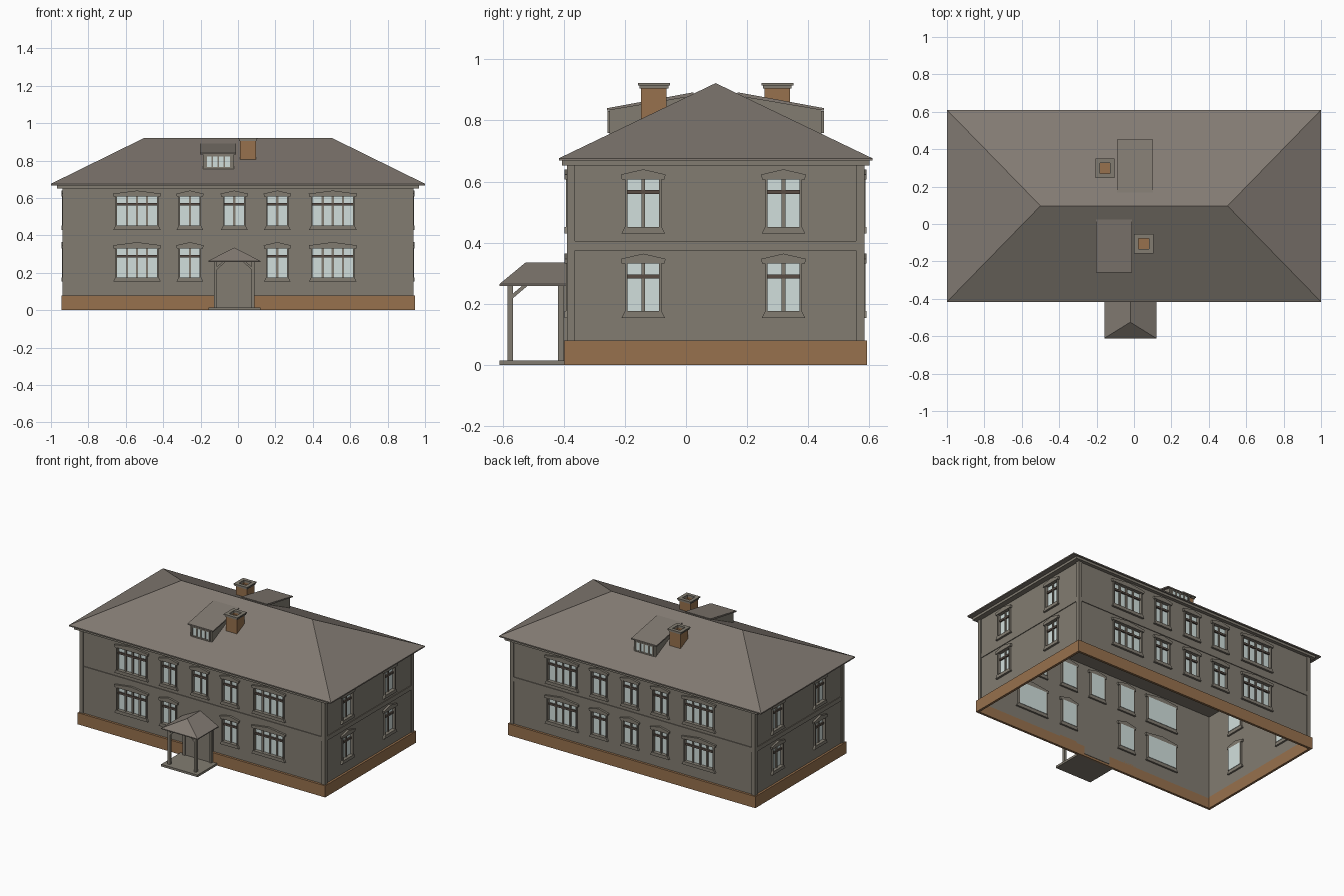
import bpy, bmesh, math
from mathutils import Matrix, Vector

if "Cube" in bpy.data.objects:
    bpy.data.objects.remove(bpy.data.objects["Cube"])


def material(name, rgb):
    m = bpy.data.materials.new(name)
    m.diffuse_color = (*rgb, 1)
    m.use_nodes = True
    m.node_tree.nodes["Principled BSDF"].inputs["Base Color"].default_value = m.diffuse_color
    return m


WALL = material("grey_wall", (0.223, 0.202, 0.165))
ROOF = material("grey_roof", (0.223, 0.195, 0.168))
BRICK = material("brown_brick", (0.31, 0.165, 0.075))
GLASS = material("pale_glass", (0.64, 0.74, 0.72))
SASH = material("dark_sash", (0.10, 0.075, 0.06))

CY = 0.097                      # centre line of the house in y
HX, HY = 0.93, 0.48             # wall half sizes
IDENT = Matrix.Identity(4)
parts = {}


def part(name, mat):
    if name not in parts:
        parts[name] = (bmesh.new(), mat)
    return parts[name][0]


def hull(name, mat, pts, M=IDENT):
    """Convex solid around a few points."""
    bm = part(name, mat)
    vs = [bm.verts.new(M @ Vector(p)) for p in pts]
    bmesh.ops.convex_hull(bm, input=vs)


def box(name, mat, x0, x1, y0, y1, z0, z1, M=IDENT):
    hull(name, mat, [(x, y, z) for x in (x0, x1) for y in (y0, y1) for z in (z0, z1)], M)


def plate(name, mat, outline, d0, d1, M):
    """Outline in (u, z) on a wall, extruded outwards from d0 to d1."""
    hull(name, mat, [(u, -d, z) for u, z in outline for d in (d0, d1)], M)


def strip(name, mat, u0, u1, z0, z1, d0, d1, M):
    box(name, mat, u0, u1, -d1, -d0, z0, z1, M)


def ring(name, mat, cx, cy, hx, hy, t, z0, z1, M=IDENT):
    """Hollow rectangular band with wall thickness t."""
    for s in (-1, 1):
        a, b = sorted((s * hx, s * (hx - t)))
        box(name, mat, cx + a, cx + b, cy - hy, cy + hy, z0, z1, M)
        a, b = sorted((s * hy, s * (hy - t)))
        box(name, mat, cx - hx + t, cx + hx - t, cy + a, cy + b, z0, z1, M)


def window(u, z, hw, panes, M):
    """Window whose opening starts at height z; hw is half the glass width."""
    top, fr = z + 0.155, hw + 0.008
    strip("window_glass", GLASS, u - hw, u + hw, z, top, -0.015, -0.011, M)
    for s in (-1, 1):
        a, b = sorted((u + s * hw, u + s * fr))
        strip("window_frames", WALL, a, b, z, top, -0.015, 0.010, M)
    for i in range(1, panes):
        c = u - hw + 2 * hw * i / panes
        strip("window_mullions", WALL, c - 0.006, c + 0.006, z, top, -0.012, -0.003, M)
    strip("window_transoms", SASH, u - hw, u + hw, z + 0.107, z + 0.120, -0.012, -0.001, M)
    # low gabled head and flared sill
    w = fr + 0.013
    plate("window_heads", WALL, [(u - w + 0.003, top), (u + w - 0.003, top), (u + w, top + 0.016),
          (u, top + 0.033), (u - w, top + 0.016)], -0.012, 0.014, M)
    plate("window_sills", WALL, [(u - fr, z), (u + fr, z), (u + w - 0.002, z - 0.022),
          (u - w + 0.002, z - 0.022)], -0.012, 0.014, M)


LOW, HIGH = 0.176, 0.452
BIG, SMALL = 0.108, 0.052
LONG = [(-0.54, BIG, 4), (-0.257, SMALL, 2), (-0.02, SMALL, 2), (0.21, SMALL, 2), (0.507, BIG, 4)]
SHORT = [(-0.237, SMALL, 2), (0.222, SMALL, 2)]

# four walls with real openings, corner strips and storey band
for side in range(4):
    long_side = side % 2 == 0
    half, dist = (HX, HY) if long_side else (HY, HX)
    M = (Matrix.Translation((0, CY, 0)) @ Matrix.Rotation(side * math.pi / 2, 4, 'Z')
         @ Matrix.Translation((0, -dist, 0)))
    holes = []
    for u, hw, n in (LONG if long_side else SHORT):
        for z in (LOW, HIGH):
            if side == 0 and u == -0.02 and z == LOW:
                continue            # the entrance is here
            window(u, z, hw, n, M)
            holes.append((u - hw, u + hw, z, z + 0.155))
    us = sorted({-half, half} | {h[0] for h in holes} | {h[1] for h in holes})
    zs = sorted({0.07, 0.66} | {h[2] for h in holes} | {h[3] for h in holes})
    bm = part("walls", WALL)
    for a, b in zip(us, us[1:]):
        for c, d in zip(zs, zs[1:]):
            mu, mz = (a + b) / 2, (c + d) / 2
            if not any(h[0] < mu < h[1] and h[2] < mz < h[3] for h in holes):
                bm.faces.new([bm.verts.new(M @ Vector(p)) for p in
                              ((a, 0, c), (b, 0, c), (b, 0, d), (a, 0, d))])
    strip("storey_band", WALL, -half + 0.02, half - 0.02, 0.375, 0.405, 0, 0.005, M)
    for s in (-1, 1):
        a, b = sorted((s * (half - 0.02), s * (half + 0.007)))
        strip("corner_strips", WALL, a, b, 0.07, 0.66, 0, 0.007, M)

# plinth, cornice and hipped roof
ring("plinth", BRICK, 0, CY, 0.945, 0.496, 0.016, 0, 0.08)
box("cornice", WALL, -0.967, 0.967, CY - 0.503, CY + 0.503, 0.652, 0.67)
eaves = [(x, CY + y, z) for x in (-1, 1) for y in (-0.513, 0.513) for z in (0.668, 0.676)]
hull("main_roof", ROOF, eaves + [(-0.5, CY, 0.922), (0.5, CY, 0.922)])

# one dormer and chimney on each slope, the back pair turned half round
turn = (Matrix.Translation((-0.051, CY, 0)) @ Matrix.Rotation(math.pi, 4, 'Z')
        @ Matrix.Translation((0.051, -CY, 0)))
for M in (IDENT, turn):
    hull("dormer_body", WALL, [(x, y, z) for x in (-0.187, -0.022) for y, z in
         ((-0.25, 0.75), (-0.25, 0.838), (0.0, 0.88), (0.0, 0.80))], M)
    hull("dormer_roof", ROOF, [(x, y, z) for x in (-0.204, -0.01) for y, z in
         ((-0.258, 0.832), (-0.258, 0.840), (0.025, 0.892), (0.025, 0.880))], M)
    box("dormer_glass", GLASS, -0.170, -0.040, -0.253, -0.249, 0.765, 0.826, M)
    for i in range(5):
        x = -0.170 + 0.130 * i / 4
        box("dormer_bars", WALL, x - 0.004, x + 0.004, -0.257, -0.249, 0.762, 0.83, M)
    for z in (0.762, 0.826):
        box("dormer_bars", WALL, -0.174, -0.036, -0.257, -0.249, z - 0.004, z + 0.004, M)
    cx, cy = 0.053, -0.105
    box("chimney_body", BRICK, cx - 0.042, cx + 0.042, cy - 0.042, cy + 0.042, 0.74, 0.895, M)
    ring("chimney_body", BRICK, cx, cy, 0.042, 0.042, 0.014, 0.895, 0.907, M)
    ring("chimney_cap", WALL, cx, cy, 0.047, 0.047, 0.019, 0.905, 0.915, M)
    ring("chimney_cap", WALL, cx, cy, 0.052, 0.052, 0.024, 0.915, 0.922, M)

# entrance porch
PX = -0.02
box("porch_floor", WALL, PX - 0.139, PX + 0.139, -0.611, -0.39, 0, 0.015)
hull("porch_roof", ROOF, [(PX + s * 0.139, y, z) for s in (-1, 1) for y in (-0.611, -0.384)
     for z in (0.258, 0.264)] + [(PX, -0.525, 0.335), (PX, -0.384, 0.335)])
box("entrance_door", WALL, PX - 0.10, PX + 0.10, -0.412, -0.38, 0.015, 0.26)
for s in (-1, 1):
    x = PX + s * 0.1
    for y in (-0.575, -0.41):
        box("porch_posts", WALL, x - 0.009, x + 0.009, y - 0.009, y + 0.009, 0.01, 0.26)
    # knee braces, sideways and towards the wall
    hull("porch_braces", WALL, [(x + e, y, z) for e in (-0.006, 0.006) for y, z in
         ((-0.570, 0.215), (-0.570, 0.230), (-0.517, 0.260), (-0.535, 0.260))])
    hull("porch_braces", WALL, [(x - s * q, -0.575 + e, z) for e in (-0.006, 0.006) for q, z in
         ((0.005, 0.215), (0.005, 0.230), (0.055, 0.260), (0.038, 0.260))])

# turn every collected part into an object
for name, (bm, mat) in parts.items():
    if name == "walls":
        bmesh.ops.remove_doubles(bm, verts=bm.verts[:], dist=1e-5)
    else:
        bmesh.ops.dissolve_limit(bm, angle_limit=0.01, verts=bm.verts[:], edges=bm.edges[:])
        bmesh.ops.recalc_face_normals(bm, faces=bm.faces[:])
    mesh = bpy.data.meshes.new(name)
    bm.to_mesh(mesh)
    bm.free()
    mesh.materials.append(mat)
    bpy.context.collection.objects.link(bpy.data.objects.new(name, mesh))
